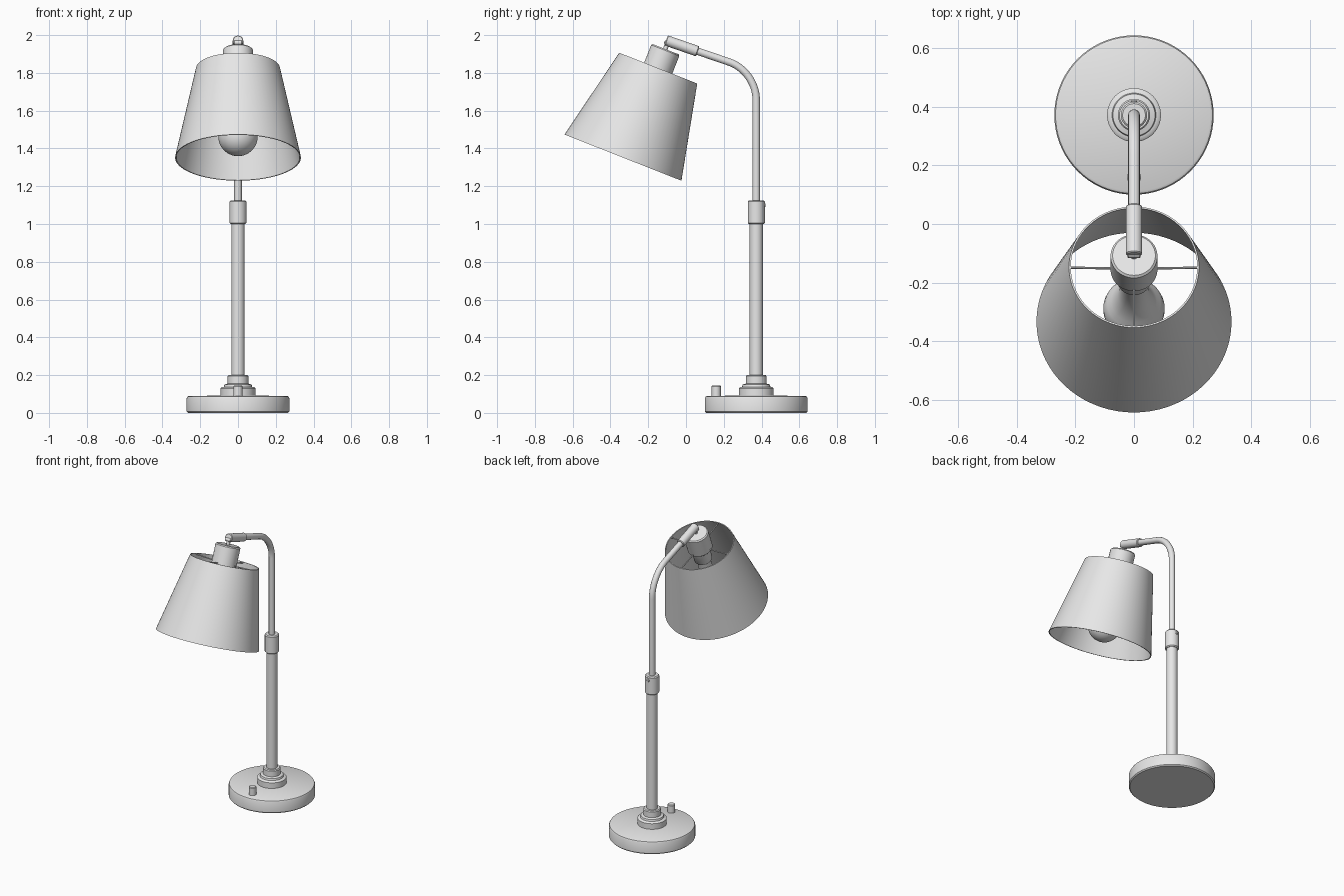
import bpy, bmesh
from math import pi, sin, cos, radians
from mathutils import Matrix, Vector

cube = bpy.data.objects.get("Cube")
if cube:
    bpy.data.objects.remove(cube, do_unlink=True)

# One grey finish for the whole lamp
grey = bpy.data.materials.new("light_grey")
grey.use_nodes = True
grey.diffuse_color = (0.8, 0.8, 0.8, 1)
grey.node_tree.nodes["Principled BSDF"].inputs["Base Color"].default_value = grey.diffuse_color
parts = []


def frame(start, end):
    """Matrix at start whose z axis points to end."""
    start, end = Vector(start), Vector(end)
    turn = (end - start).to_track_quat("Z", "Y").to_matrix().to_4x4()
    return Matrix.Translation(start) @ turn


def lathe(name, profile, matrix, steps=48):
    """Revolve (radius, height) points round the z axis of matrix."""
    bm = bmesh.new()
    ring = [bm.verts.new((r, 0, h)) for r, h in profile]
    edges = [bm.edges.new(pair) for pair in zip(ring, ring[1:])]
    if profile[0][0] and profile[-1][0]:
        edges.append(bm.edges.new((ring[-1], ring[0])))
    bmesh.ops.spin(bm, geom=ring + edges, cent=(0, 0, 0), axis=(0, 0, 1),
                   angle=2 * pi, steps=steps)
    bmesh.ops.remove_doubles(bm, verts=bm.verts, dist=0.0001)
    bmesh.ops.recalc_face_normals(bm, faces=bm.faces)
    mesh = bpy.data.meshes.new(name)
    bm.to_mesh(mesh)
    bm.free()
    obj = bpy.data.objects.new(name, mesh)
    bpy.context.collection.objects.link(obj)
    mesh.materials.append(grey)
    obj.matrix_world = matrix
    parts.append(obj)
    return obj


def rod(name, start, end, radius, bevel=0.003, steps=32):
    length = (Vector(end) - Vector(start)).length
    b = min(bevel, radius / 2)
    profile = [(0, 0), (radius - b, 0), (radius, b), (radius, length - b),
               (radius - b, length), (0, length)]
    return lathe(name, profile, frame(start, end), steps)


# Base, flange and upright
POLE_Y = 0.372
stand = Matrix.Translation((0, POLE_Y, 0))
lathe("base", [(0, 0), (0.265, 0), (0.272, 0.007), (0.272, 0.078),
               (0.268, 0.086), (0.26, 0.09), (0, 0.092)], stand, 72)
lathe("base_flange", [(0, 0.085), (0.092, 0.085), (0.092, 0.13), (0.086, 0.136),
                      (0.075, 0.138), (0.072, 0.15), (0.055, 0.155),
                      (0.055, 0.194), (0.05, 0.2), (0, 0.2)], stand)
rod("lower_pole", (0, POLE_Y, 0.19), (0, POLE_Y, 1.01), 0.035)
rod("height_collar", (0, POLE_Y, 1.0), (0, POLE_Y, 1.125), 0.045, 0.006)
rod("collar_screw", (0, POLE_Y + 0.03, 1.1), (0, POLE_Y + 0.05, 1.1), 0.01, steps=16)
rod("switch_knob", (0, 0.16, 0.085), (0, 0.16, 0.145), 0.024, 0.004)

# Bent arm
curve = bpy.data.curves.new("bent_arm", "CURVE")
curve.dimensions = "3D"
curve.bevel_depth = 0.02
curve.bevel_resolution = 5
curve.use_fill_caps = True
curve.resolution_u = 14
spline = curve.splines.new("BEZIER")
spline.bezier_points.add(3)
path = [(POLE_Y, 1.1), (POLE_Y, 1.655), (0.23, 1.857), (0.04, 1.922)]
corner = Vector((0, POLE_Y, 1.808))
points = [Vector((0, y, z)) for y, z in path]
for bp, co in zip(spline.bezier_points, points):
    bp.co = co
    bp.handle_left_type = bp.handle_right_type = "VECTOR"
for i, side in ((1, "right"), (2, "left")):
    bp = spline.bezier_points[i]
    setattr(bp, "handle_" + side + "_type", "FREE")
    setattr(bp, "handle_" + side, points[i].lerp(corner, 0.58))
arm = bpy.data.objects.new("bent_arm", curve)
bpy.context.collection.objects.link(arm)
curve.materials.append(grey)
parts.append(arm)

# Arm end sleeve and pivot
rod("arm_sleeve", (0, 0.062, 1.914), (0, -0.105, 1.972), 0.028, 0.004)
rod("pivot_stem", (0, -0.112, 1.915), (0, -0.097, 1.968), 0.012, steps=20)
rod("pivot_pin", (-0.022, -0.104, 1.96), (0.022, -0.104, 1.96), 0.012, steps=20)

# Tilted head: local origin is the centre of the upper shade rim
head = Matrix.Translation((0, -0.147, 1.825)) @ Matrix.Rotation(-0.376, 4, "X")
lathe("shade", [(0.222, 0), (0.333, -0.509), (0.327, -0.509), (0.216, 0)], head, 72)
lathe("socket_cup", [(0, 0.108), (0.073, 0.108), (0.08, 0.101), (0.08, -0.022),
                     (0.075, -0.028), (0, -0.028)], head)
lathe("socket_neck", [(0, -0.02), (0.058, -0.02), (0.058, -0.115),
                      (0.052, -0.125), (0, -0.125)], head)
globe = [(0.105 * sin(radians(a)), -0.388 + 0.105 * cos(radians(a)))
         for a in range(48, 180, 12)]
lathe("bulb", [(0, -0.12), (0.042, -0.12), (0.045, -0.2), (0.055, -0.26)]
      + globe + [(0, -0.493)], head)

# Wire spokes from socket to rim
for i in range(4):
    a = i * pi / 2
    inner = head @ Vector((0.07 * cos(a), 0.07 * sin(a), -0.012))
    outer = head @ Vector((0.22 * cos(a), 0.22 * sin(a), -0.006))
    rod("shade_spoke_%d" % (i + 1), inner, outer, 0.004, 0.001, 10)

# Finish: mesh arm and smooth shading with crisp edges
bpy.ops.object.select_all(action="DESELECT")
arm.select_set(True)
bpy.context.view_layer.objects.active = arm
bpy.ops.object.convert(target="MESH")
for obj in parts:
    obj.select_set(True)
bpy.ops.object.shade_smooth_by_angle(angle=radians(35))
